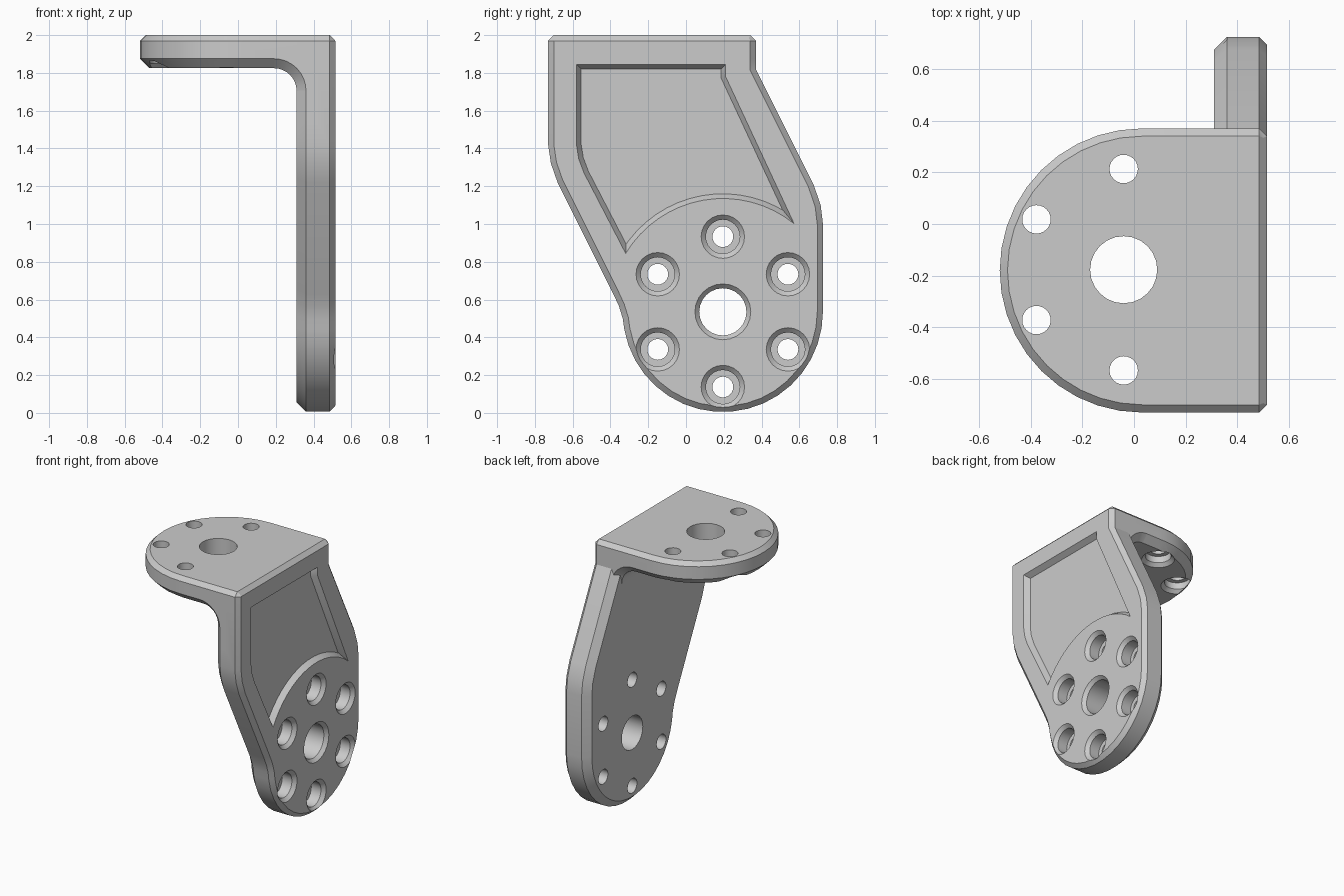
import bpy, bmesh, math
from mathutils import Vector

if "Cube" in bpy.data.objects:
    bpy.data.objects.remove(bpy.data.objects["Cube"], do_unlink=True)

grey = bpy.data.materials.new("plain grey")
grey.use_nodes = True
COLOUR = (0.6, 0.6, 0.6, 1)
grey.diffuse_color = COLOUR
grey.node_tree.nodes["Principled BSDF"].inputs["Base Color"].default_value = COLOUR


def arc(cu, cv, r, start, end, steps):
    angles = [math.radians(start + (end - start) * i / steps) for i in range(steps + 1)]
    return [(cu + r * math.cos(a), cv + r * math.sin(a)) for a in angles]


def inset(points, d):
    """Mitred inward offset of a counter-clockwise outline."""
    result = []
    for i, p in enumerate(points):
        p, before, after = Vector(p), Vector(points[i - 1]), Vector(points[(i + 1) % len(points)])
        e1, e2 = (p - before).normalized(), (after - p).normalized()
        n1, n2 = Vector((-e1.y, e1.x)), Vector((-e2.y, e2.x))
        result.append(tuple(p + (n1 + n2) * d / (1 + n1.dot(n2))))
    return result


PLACE = {"x": lambda u, v, w: (w, u, v),
         "y": lambda u, v, w: (u, w, v),
         "z": lambda u, v, w: (u, v, w)}


def loft(bm, axis, sections):
    """Closed solid through (outline, position) sections along an axis."""
    rings = [[bm.verts.new(PLACE[axis](u, v, w)) for u, v in outline]
             for outline, w in sections]
    count = len(rings[0])
    for low, high in zip(rings, rings[1:]):
        for i in range(count):
            j = (i + 1) % count
            bm.faces.new((low[i], low[j], high[j], high[i]))
    bm.faces.new(rings[0][::-1])
    bm.faces.new(rings[-1])


def hole(bm, axis, u, v, steps):
    """Stepped round cutter from (radius, position) pairs."""
    loft(bm, axis, [(arc(u, v, r, 0, 345, 23), w) for r, w in steps])


def finish(name, bm):
    bmesh.ops.recalc_face_normals(bm, faces=bm.faces)
    mesh = bpy.data.meshes.new(name)
    bm.to_mesh(mesh)
    bm.free()
    mesh.materials.append(grey)
    obj = bpy.data.objects.new(name, mesh)
    bpy.context.collection.objects.link(obj)
    return obj


def solid(name, axis, sections):
    bm = bmesh.new()
    loft(bm, axis, sections)
    return finish(name, bm)


def combine(target, other, operation):
    bpy.context.view_layer.objects.active = target
    mod = target.modifiers.new(operation, "BOOLEAN")
    mod.operation, mod.object, mod.solver = operation, other, "EXACT"
    bpy.ops.object.modifier_apply(modifier=mod.name)
    bpy.data.objects.remove(other, do_unlink=True)


# Upright plate: round foot, leaning sides, chamfered on both faces
HUB = (0.195, 0.535)
upright = (arc(*HUB, 0.53, 190, 360, 18)
           + [(0.725, 1.0), (0.713, 1.1), (0.675, 1.21), (0.37, 1.82), (0.37, 1.97), (0.34, 2),
              (-0.70, 2), (-0.73, 1.97), (-0.73, 1.42), (-0.715, 1.32), (-0.68, 1.22),
              (-0.385, 0.63), (-0.355, 0.565), (-0.335, 0.5)])
bracket = solid("bracket", "x", [(inset(upright, 0.05), 0.31), (upright, 0.36),
                                 (upright, 0.485), (inset(upright, 0.03), 0.515)])

# Top plate with a half-round end
shelf = ([(0.485, -0.73), (0.515, -0.70), (0.515, 0.34), (0.485, 0.37)]
         + arc(0.03, -0.18, 0.55, 90, 270, 20))
top_plate = solid("top_plate", "z", [(inset(shelf, 0.05), 1.825), (shelf, 1.875),
                                     (shelf, 1.97), (inset(shelf, 0.03), 2)])
combine(bracket, top_plate, "UNION")

# Rounded inner corner between the plates
corner = ([(0.05, 1.825)] + arc(0.19, 1.705, 0.12, 90, 0, 8)
          + [(0.31, 1.5), (0.46, 1.5), (0.46, 1.96), (0.05, 1.96)])
corner_end = inset(corner, 0.05)
corner_fillet = solid("corner_fillet", "y", [(corner_end, -0.73), (corner, -0.68),
                                             (corner, 0.32), (corner_end, 0.37)])
combine(bracket, corner_fillet, "UNION")

cut = bmesh.new()

# Shallow recess with sloping walls on the outer face
recess = (arc(*HUB, 0.6, 149, 51, 16)
          + [(0.21, 1.78), (0.21, 1.845), (-0.58, 1.845), (-0.58, 1.42),
             (-0.568, 1.345), (-0.54, 1.27)])
loft(cut, "x", [(inset(recess, 0.025), 0.475), (recess, 0.515), (inset(recess, -0.01), 0.531)])

# Hub bore and six counterbored bolt holes in the upright
hole(cut, "x", *HUB, [(0.125, 0.2), (0.125, 0.49), (0.148, 0.515), (0.148, 0.6)])
for u, v in arc(*HUB, 0.398, 30, 330, 5):
    hole(cut, "x", u, v, [(0.055, 0.2), (0.055, 0.41), (0.09, 0.41), (0.09, 0.49),
                          (0.115, 0.515), (0.115, 0.6)])

# Centre bore and four bolt holes in the top plate, counterbored from below
hole(cut, "z", -0.04, -0.177, [(0.148, 1.77), (0.148, 1.825), (0.13, 1.843), (0.13, 2.1)])
for u, v in arc(-0.04, -0.177, 0.39, 90, 270, 3):
    hole(cut, "z", u, v, [(0.115, 1.77), (0.115, 1.825), (0.09, 1.85), (0.09, 1.9),
                          (0.055, 1.9), (0.055, 2.1)])

cutter = finish("hole_cutter", cut)
cutter.hide_render = True
combine(bracket, cutter, "DIFFERENCE")

bpy.ops.object.select_all(action="DESELECT")
bracket.select_set(True)
bpy.context.view_layer.objects.active = bracket
bpy.ops.object.shade_smooth_by_angle(angle=math.radians(25))
